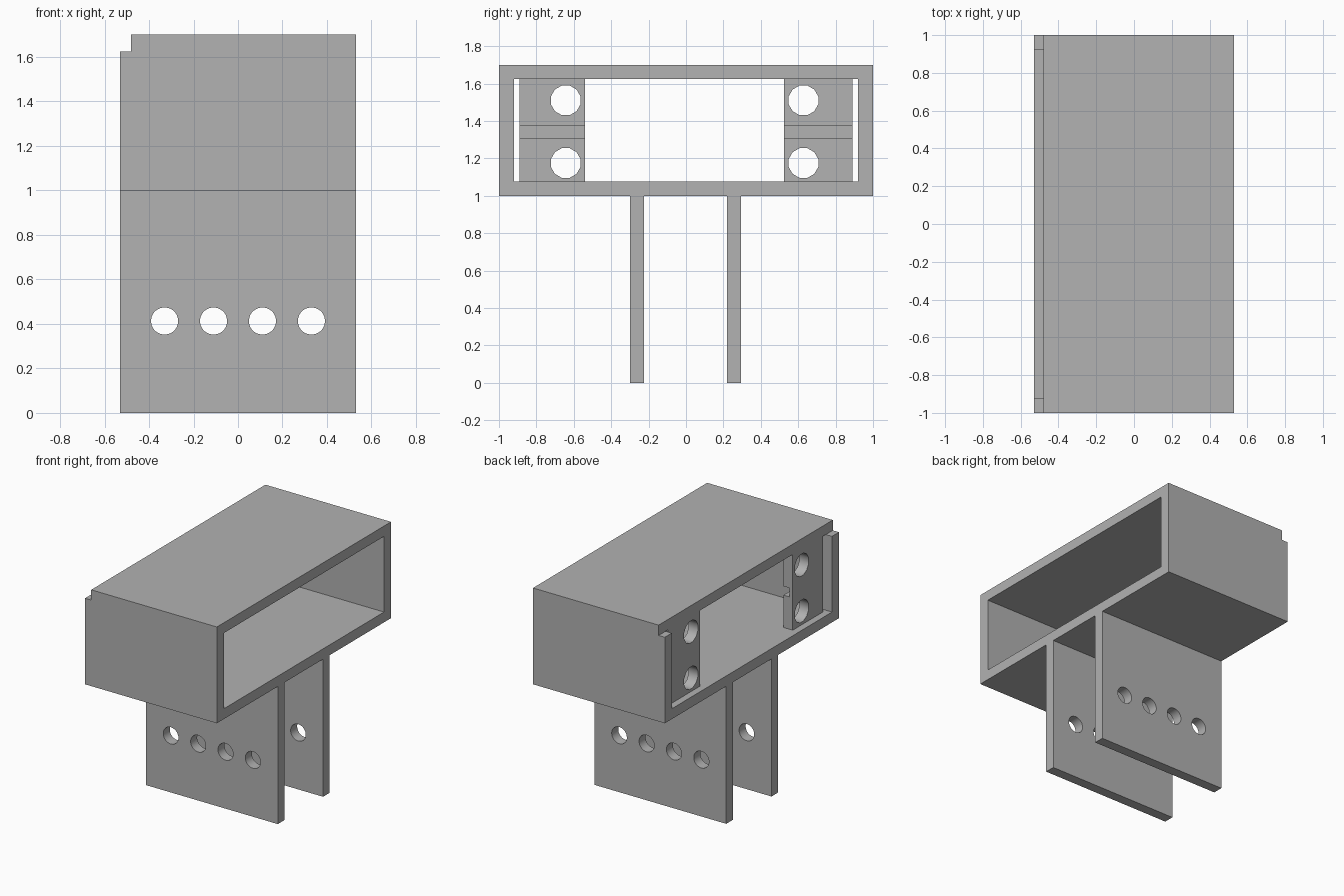
import bpy, math

if "Cube" in bpy.data.objects:
    bpy.data.objects.remove(bpy.data.objects["Cube"])

grey = bpy.data.materials.new("plain grey")
grey.diffuse_color = (0.445, 0.445, 0.445, 1)
grey.use_nodes = True
grey.node_tree.nodes["Principled BSDF"].inputs["Base Color"].default_value = grey.diffuse_color


def box(name, x0, x1, y0, y1, z0, z1):
    bpy.ops.mesh.primitive_cube_add(size=1)
    ob = bpy.context.object
    ob.name = name
    for v in ob.data.vertices:
        v.co = ((x0, x1)[v.co.x > 0], (y0, y1)[v.co.y > 0], (z0, z1)[v.co.z > 0])
    ob.data.materials.append(grey)
    return ob


def drill(axis, centre, radius, sides):
    """Prism cutter running along x or y, with a flat at the top."""
    bpy.ops.mesh.primitive_cylinder_add(vertices=sides, radius=radius, depth=0.3)
    ob = bpy.context.object
    rot = (0, math.pi / 2, 0) if axis == "x" else (math.pi / 2, 0, 0)
    ob.rotation_euler = rot
    ob.location = centre
    ob.data.materials.append(grey)
    # turn the prism half a side about its own axis
    half = math.pi / sides
    for v in ob.data.vertices:
        x, y = v.co.x, v.co.y
        v.co.x = x * math.cos(half) - y * math.sin(half)
        v.co.y = x * math.sin(half) + y * math.cos(half)
    return ob


def cut(target, cutters):
    for c in cutters:
        c.hide_render = True
        m = target.modifiers.new("cut", "BOOLEAN")
        m.operation, m.solver, m.object = "DIFFERENCE", "EXACT", c
        bpy.context.view_layer.objects.active = target
        bpy.ops.object.modifier_apply(modifier=m.name)
        bpy.data.objects.remove(c)


def smooth_holes(ob):
    bpy.ops.object.select_all(action="DESELECT")
    ob.select_set(True)
    bpy.context.view_layer.objects.active = ob
    bpy.ops.object.shade_smooth_by_angle(angle=math.radians(32))


X = 0.53          # half depth of the housing
LID = -0.48       # where the lid recess ends

# Open housing: tube with the roof edge cut back for a lid
housing = box("housing", -X, X, -1, 1, 1.0, 1.70)
cut(housing, [
    box("opening", -1, 1, -0.92, 0.92, 1.075, 1.625),
    box("lid_notch", -1, LID, -2, 2, 1.625, 2),
])

# Screw tabs inside the housing, each with two holes and a groove behind
for name, y0, y1, yc in (("front_tab", -0.89, -0.54, -0.643),
                         ("back_tab", 0.525, 0.89, 0.628)):
    tab = box(name, LID, -0.405, y0, y1, 1.075, 1.625)
    cut(tab, [box("groove", -0.455, -0.3, y0 - 0.1, y1 + 0.1, 1.31, 1.375)]
        + [drill("x", (-0.45, yc, z), 0.082, 12) for z in (1.175, 1.51)])
    smooth_holes(tab)

# Mounting plates below, each with a row of four holes
for name, y0, y1 in (("front_plate", -0.30, -0.225), ("back_plate", 0.22, 0.295)):
    plate = box(name, -X, X, y0, y1, 0, 1.0)
    cut(plate, [drill("y", (x, (y0 + y1) / 2, 0.413), 0.061, 32)
                for x in (-0.33, -0.11, 0.11, 0.33)])
    smooth_holes(plate)
